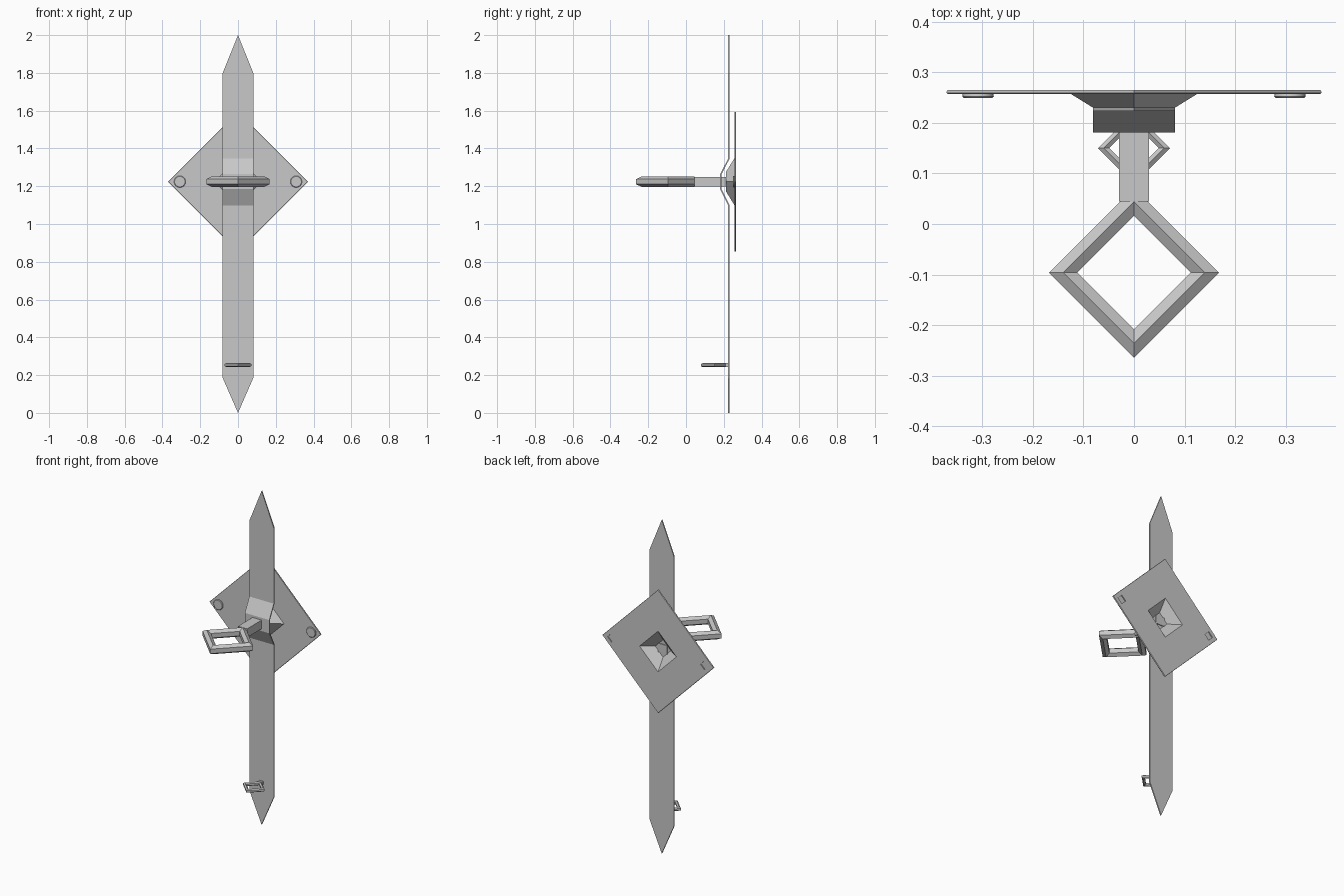
import bpy, bmesh, math

cube = bpy.data.objects.get("Cube")
if cube:
    bpy.data.objects.remove(cube, do_unlink=True)

iron = bpy.data.materials.new("grey_iron")
iron.use_nodes = True
colour = (0.58, 0.58, 0.58, 1)
iron.diffuse_color = colour
iron.node_tree.nodes["Principled BSDF"].inputs["Base Color"].default_value = colour

MID = 1.224  # height of the plate centre


def make(name, verts, faces):
    mesh = bpy.data.meshes.new(name)
    bm = bmesh.new()
    vs = [bm.verts.new(v) for v in verts]
    for f in faces:
        bm.faces.new([vs[i] for i in f])
    bmesh.ops.recalc_face_normals(bm, faces=bm.faces)
    bm.to_mesh(mesh)
    bm.free()
    ob = bpy.data.objects.new(name, mesh)
    bpy.context.collection.objects.link(ob)
    mesh.materials.append(iron)
    return ob


def bridge(a, b, n):
    """Quads joining two loops of n vertices."""
    return [(a + i, a + (i + 1) % n, b + (i + 1) % n, b + i) for i in range(n)]


def prism(name, loop_a, loop_b):
    n = len(loop_a)
    return make(name, loop_a + loop_b,
                bridge(0, n, n) + [tuple(range(n)), tuple(range(n, 2 * n))])


def diamond(x, z, half, y):
    return [(x + half, y, z), (x, y, z + half), (x - half, y, z), (x, y, z - half)]


def diamond_ring(name, y, z, half, bar, height):
    """Horizontal mitred diamond of ridged bar; half is to the bar's centre line."""
    edge = height * 0.5
    section = [(bar, -edge), (bar, edge), (0, height), (-bar, edge), (-bar, -edge), (0, -height)]
    verts = []
    for dx, dy in ((1, 0), (0, 1), (-1, 0), (0, -1)):
        for r, h in section:
            verts.append((dx * (half + r), y + dy * (half + r), z + h))
    faces = []
    for i in range(4):
        faces += bridge(i * 6, (i + 1) % 4 * 6, 6)
    return make(name, verts, faces)


def shank(name, z, half_width, half_height, front, back):
    """Rectangular bar running from front to back."""
    corners = [(1, 1), (-1, 1), (-1, -1), (1, -1)]
    ends = [[(sx * half_width, y, z + sz * half_height) for sx, sz in corners]
            for y in (front, back)]
    return prism(name, *ends)


# Long strap, pointed at both ends and bent forward over the boss
rows = [(0.185, 0.2265), (1.1, 0.2265), (1.185, 0.184), (1.263, 0.184), (1.345, 0.2265), (1.8, 0.2265)]
verts = [(0, 0.2265, 0)]
for z, y in rows:
    verts += [(-0.081, y, z), (0.081, y, z)]
verts.append((0, 0.2265, 2))
last = len(verts) - 1
faces = [(0, 2, 1), (last - 2, last - 1, last)]
faces += [(i, i + 1, i + 3, i + 2) for i in range(1, last - 2, 2)]
strap = make("strap", verts, faces)
mod = strap.modifiers.new("thickness", 'SOLIDIFY')
mod.thickness = 0.007
mod.offset = 0

# Diamond back plate with a hollow raised boss
loops = [(0.368, 0.265), (0.37, 0.262), (0.37, 0.259), (0.368, 0.257), (0.125, 0.257),
         (0.052, 0.212), (0.052, 0.217), (0.122, 0.265)]
verts = []
for half, y in loops:
    verts += diamond(0, MID, half, y)
faces = []
for i in range(len(loops)):
    if i != 5:
        faces += bridge(i * 4, (i + 1) % len(loops) * 4, 4)
faces += [(20, 21, 22, 23), (24, 25, 26, 27)]
plate = make("back_plate", verts, faces)

# Square nail holes at the side corners, each closed by a round head in front
for side, x in (("left", 0.308), ("right", -0.308)):
    cutter = prism(side + "_hole_cutter",
                   diamond(x, MID, 0.027, 0.24), diamond(x, MID, 0.027, 0.28))
    cutter.hide_render = True
    cutter.hide_viewport = True
    cut = plate.modifiers.new(side + "_hole", 'BOOLEAN')
    cut.object = cutter
    cut.solver = 'EXACT'
    verts = []
    n = 16
    for r, y in ((0.03, 0.259), (0.031, 0.252), (0.028, 0.249)):
        for i in range(n):
            a = math.tau * i / n
            verts.append((x + r * math.cos(a), y, MID + r * math.sin(a)))
    head = make(side + "_nail_head", verts,
                bridge(0, n, n) + bridge(n, 2 * n, n)
                + [tuple(range(n)), tuple(range(2 * n, 3 * n))])
    bpy.ops.object.select_all(action='DESELECT')
    head.select_set(True)
    bpy.context.view_layer.objects.active = head
    bpy.ops.object.shade_smooth_by_angle(angle=math.radians(30))

# Large staple ring and its shank through the strap and boss
diamond_ring("staple_ring", -0.096, MID, 0.14, 0.028, 0.027)
shank("staple_shank", MID, 0.03, 0.026, 0.044, 0.222)

# Small pull ring near the foot of the strap
diamond_ring("pull_ring", 0.15, 0.253, 0.06, 0.011, 0.011)
shank("pull_ring_stub", 0.253, 0.012, 0.01, 0.208, 0.225)
